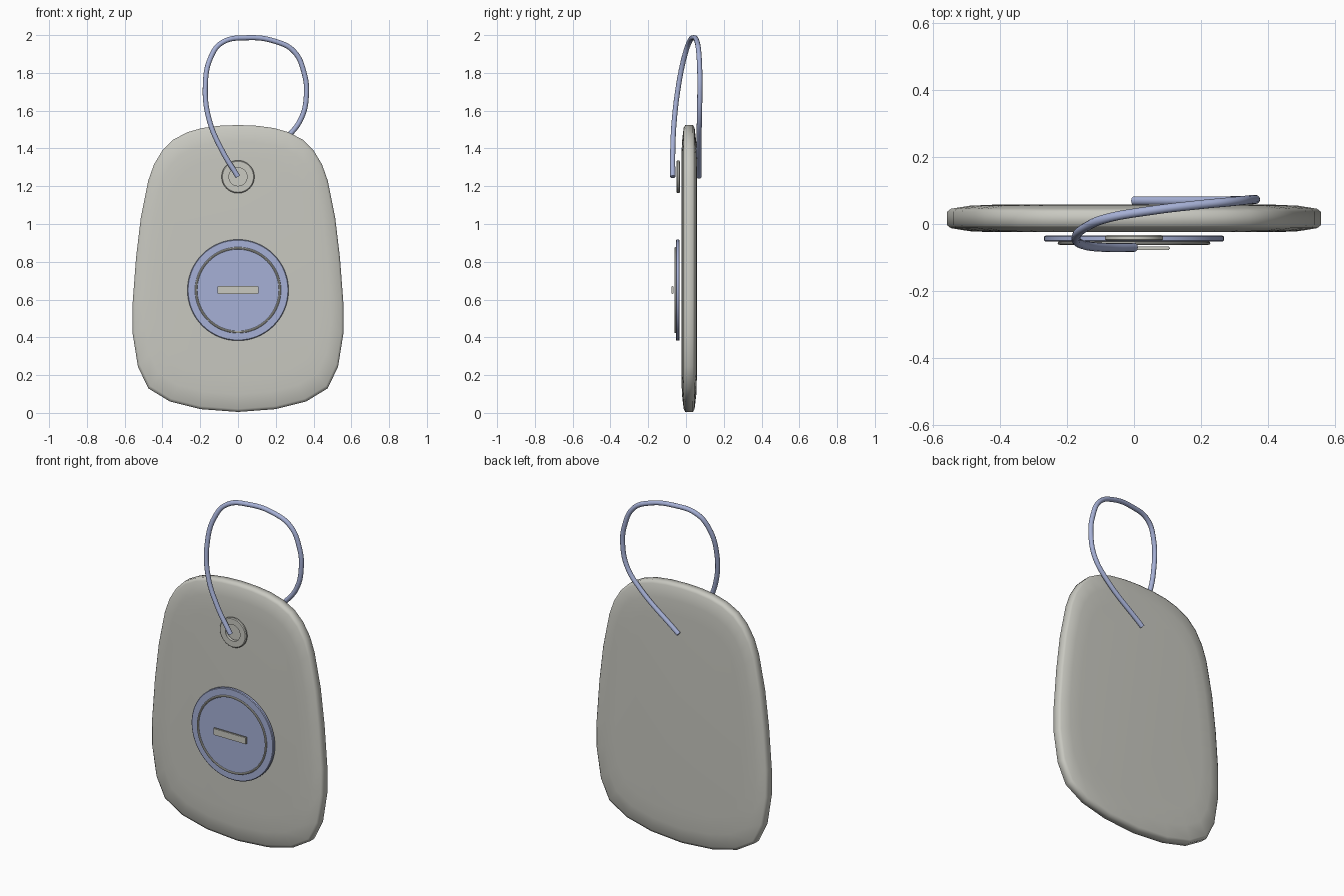
import bpy, bmesh, math
from mathutils import Matrix, Vector

if "Cube" in bpy.data.objects:
    bpy.data.objects.remove(bpy.data.objects["Cube"])


def material(name, rgb):
    m = bpy.data.materials.new(name)
    m.use_nodes = True
    m.diffuse_color = (*rgb, 1)
    m.node_tree.nodes["Principled BSDF"].inputs["Base Color"].default_value = (*rgb, 1)
    return m


GREY = material("warm grey", (0.58, 0.58, 0.53))
BLUE = material("pale blue", (0.38, 0.435, 0.67))


def finish(ob, angle):
    bpy.ops.object.select_all(action="DESELECT")
    ob.select_set(True)
    bpy.context.view_layer.objects.active = ob
    bpy.ops.object.shade_smooth_by_angle(angle=math.radians(angle))


def add_mesh(name, bm, mat, angle=35):
    bmesh.ops.recalc_face_normals(bm, faces=bm.faces)
    me = bpy.data.meshes.new(name)
    bm.to_mesh(me)
    bm.free()
    me.materials.append(mat)
    ob = bpy.data.objects.new(name, me)
    bpy.context.collection.objects.link(ob)
    finish(ob, angle)
    return ob


def bridge(bm, loops, closed=False):
    """Quads between consecutive vertex loops."""
    pairs = list(zip(loops, loops[1:]))
    if closed:
        pairs.append((loops[-1], loops[0]))
    for a, b in pairs:
        for i in range(len(a)):
            j = (i + 1) % len(a)
            bm.faces.new((a[i], a[j], b[j], b[i]))


def lathe(name, section, z, mat, closed=False, steps=64):
    """Turn a (radius, y) section around the y axis at height z."""
    bm = bmesh.new()
    loops = []
    for r, y in section:
        turns = [2 * math.pi * k / steps for k in range(steps)]
        loops.append([bm.verts.new((r * math.cos(t), y, z + r * math.sin(t))) for t in turns])
    bridge(bm, loops, closed)
    if not closed:
        bm.faces.new(loops[0])
        bm.faces.new(loops[-1])
    return add_mesh(name, bm, mat)


# Tag body: mirrored outline, stacked into a slab with a tapered rim
half = [(0.2, 0.02), (0.36, 0.06), (0.475, 0.13), (0.53, 0.245), (0.558, 0.42),
        (0.558, 0.58), (0.54, 0.82), (0.515, 1.03), (0.475, 1.23), (0.445, 1.315),
        (0.4, 1.39), (0.345, 1.445), (0.27, 1.485), (0.19, 1.508), (0.1, 1.52)]
outline = [(0, 0.005)] + half + [(0, 1.524)] + [(-x, z) for x, z in reversed(half)]
MID_Y, MID_Z = 0.0165, 0.78
layers = [(0.76, 0.041), (0.88, 0.038), (0.98, 0.029), (1, 0.02)]
stack = [(s, -t) for s, t in layers] + [(s, t) for s, t in reversed(layers)]
bm = bmesh.new()
rings = [[bm.verts.new((x * s, MID_Y + t, MID_Z + (z - MID_Z) * s)) for x, z in outline]
         for s, t in stack]
bridge(bm, rings)
bm.faces.new(rings[0])
bm.faces.new(rings[-1])
add_mesh("tag_body", bm, GREY, 70)

# Round battery cover with a thin ring
COVER_Z = 0.65
lathe("battery_cover", [(0.262, -0.034), (0.268, -0.037), (0.268, -0.05), (0.264, -0.053)],
      COVER_Z, BLUE)
ring = [(0.222 + 0.006 * math.cos(a), -0.057 + 0.005 * math.sin(a))
        for a in (k * math.pi / 4 for k in range(8))]
lathe("cover_ring", ring, COVER_Z, GREY, closed=True)

# Coin slot bar
bm = bmesh.new()
bmesh.ops.create_cube(bm, size=1, matrix=Matrix.Translation(Vector((0, -0.072, COVER_Z)))
                      @ Matrix.Diagonal((0.215, 0.011, 0.042, 1)))
bmesh.ops.bevel(bm, geom=list(bm.edges), offset=0.003, segments=2, affect="EDGES")
add_mesh("coin_slot_bar", bm, GREY)

# Eyelet washer
lathe("eyelet", [(0.048, -0.033), (0.082, -0.033), (0.087, -0.037), (0.087, -0.046),
                 (0.082, -0.05), (0.048, -0.05)], 1.25, GREY, closed=True)

# Cord loop from the eyelet over the top to the back
path = [(0, -0.07, 1.25), (-0.085, -0.07, 1.39), (-0.152, -0.062, 1.55),
        (-0.173, -0.04, 1.73), (-0.145, -0.01, 1.88), (-0.085, 0.016, 1.96),
        (0.05, 0.04, 1.986), (0.2, 0.058, 1.966), (0.295, 0.067, 1.915),
        (0.35, 0.073, 1.8), (0.362, 0.073, 1.68), (0.335, 0.071, 1.56),
        (0.265, 0.069, 1.465), (0, 0.069, 1.25)]
curve = bpy.data.curves.new("cord_loop", "CURVE")
curve.dimensions = "3D"
curve.bevel_depth = 0.0135
curve.bevel_resolution = 4
curve.resolution_u = 8
curve.use_fill_caps = True
spline = curve.splines.new("BEZIER")
spline.bezier_points.add(len(path) - 1)
for point, co in zip(spline.bezier_points, path):
    point.co = co
    point.handle_left_type = point.handle_right_type = "AUTO"
curve.materials.append(BLUE)
cord = bpy.data.objects.new("cord_loop", curve)
bpy.context.collection.objects.link(cord)
bpy.ops.object.select_all(action="DESELECT")
cord.select_set(True)
bpy.context.view_layer.objects.active = cord
bpy.ops.object.convert(target="MESH")
finish(bpy.context.view_layer.objects.active, 40)
